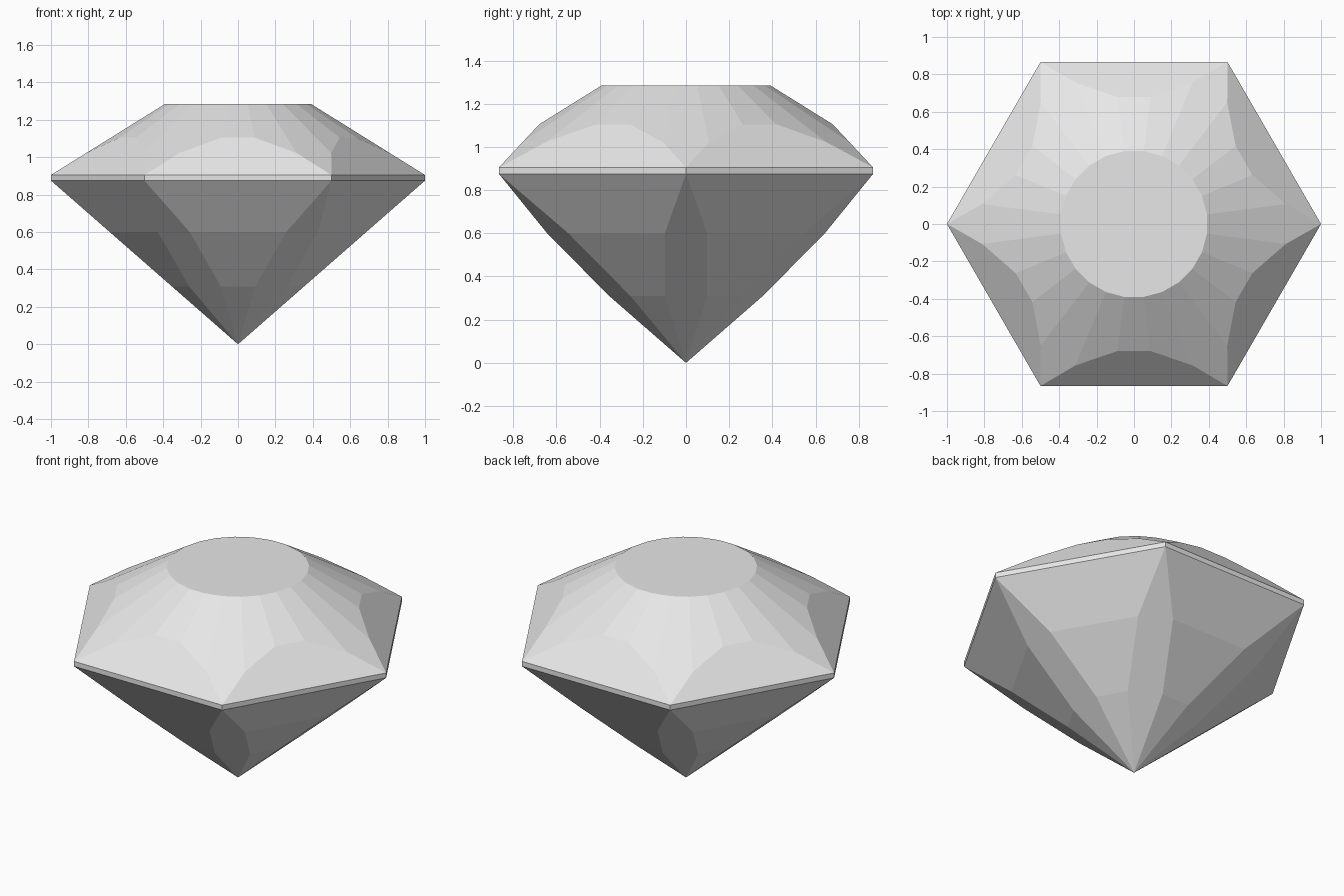
import bpy
import bmesh
from math import cos, sin, radians, sqrt

cube = bpy.data.objects.get("Cube")
if cube:
    bpy.data.objects.remove(cube, do_unlink=True)

# Main heights and radii of the cut stone
GIRDLE_LOW, GIRDLE_HIGH, TABLE_Z = 0.875, 0.905, 1.285
TABLE_R = 0.39
APOTHEM = sqrt(3) / 2              # hexagon side distance
HALF_STEP = 7.5                    # half of one of the 24 crown facets
CONE_SLOPE = (TABLE_Z - GIRDLE_HIGH) / (1 - TABLE_R)
SIDE_SLOPE = 1.07                  # slope of the six large crown facets


def polar(r, degrees, z):
    a = radians(degrees)
    return (r * cos(a), r * sin(a), z)


points = [(0, 0, 0)]

# Round table on top
for i in range(24):
    points.append(polar(TABLE_R / cos(radians(HALF_STEP)), HALF_STEP + 15 * i, TABLE_Z))

for k in range(6):
    corner, side = 60 * k, 60 * k + 30

    # Hexagonal girdle
    points += [polar(1, corner, z) for z in (GIRDLE_LOW, GIRDLE_HIGH)]

    # Crown: where the faceted cone meets the large side facet
    for offset in (-22.5, -7.5, 7.5, 22.5):
        c, h = cos(radians(offset)), cos(radians(HALF_STEP))
        r = (SIDE_SLOPE * APOTHEM - CONE_SLOPE) / (SIDE_SLOPE * c - CONE_SLOPE * h)
        points.append(polar(r, side + offset, GIRDLE_HIGH + CONE_SLOPE * (1 - r * h)))

    # Pavilion: narrow corner facet with parallel edges
    a = radians(corner)
    for z in (0.6, 0.31):
        x = z / GIRDLE_LOW
        for y in (-0.098, 0.098):
            points.append((x * cos(a) - y * sin(a), x * sin(a) + y * cos(a), z))

# Wrap the facets around the points and merge flat triangles
bm = bmesh.new()
for p in points:
    bm.verts.new(p)
bmesh.ops.convex_hull(bm, input=bm.verts[:])
bmesh.ops.dissolve_limit(bm, angle_limit=radians(1), verts=bm.verts[:], edges=bm.edges[:])
bmesh.ops.recalc_face_normals(bm, faces=bm.faces[:])
mesh = bpy.data.meshes.new("cut_gemstone")
bm.to_mesh(mesh)
bm.free()

# Plain grey stone
grey = bpy.data.materials.new("light_grey")
grey.use_nodes = True
colour = (0.8, 0.8, 0.8, 1)
grey.diffuse_color = colour
grey.node_tree.nodes["Principled BSDF"].inputs["Base Color"].default_value = colour
mesh.materials.append(grey)

gem = bpy.data.objects.new("cut_gemstone", mesh)
bpy.context.collection.objects.link(gem)
